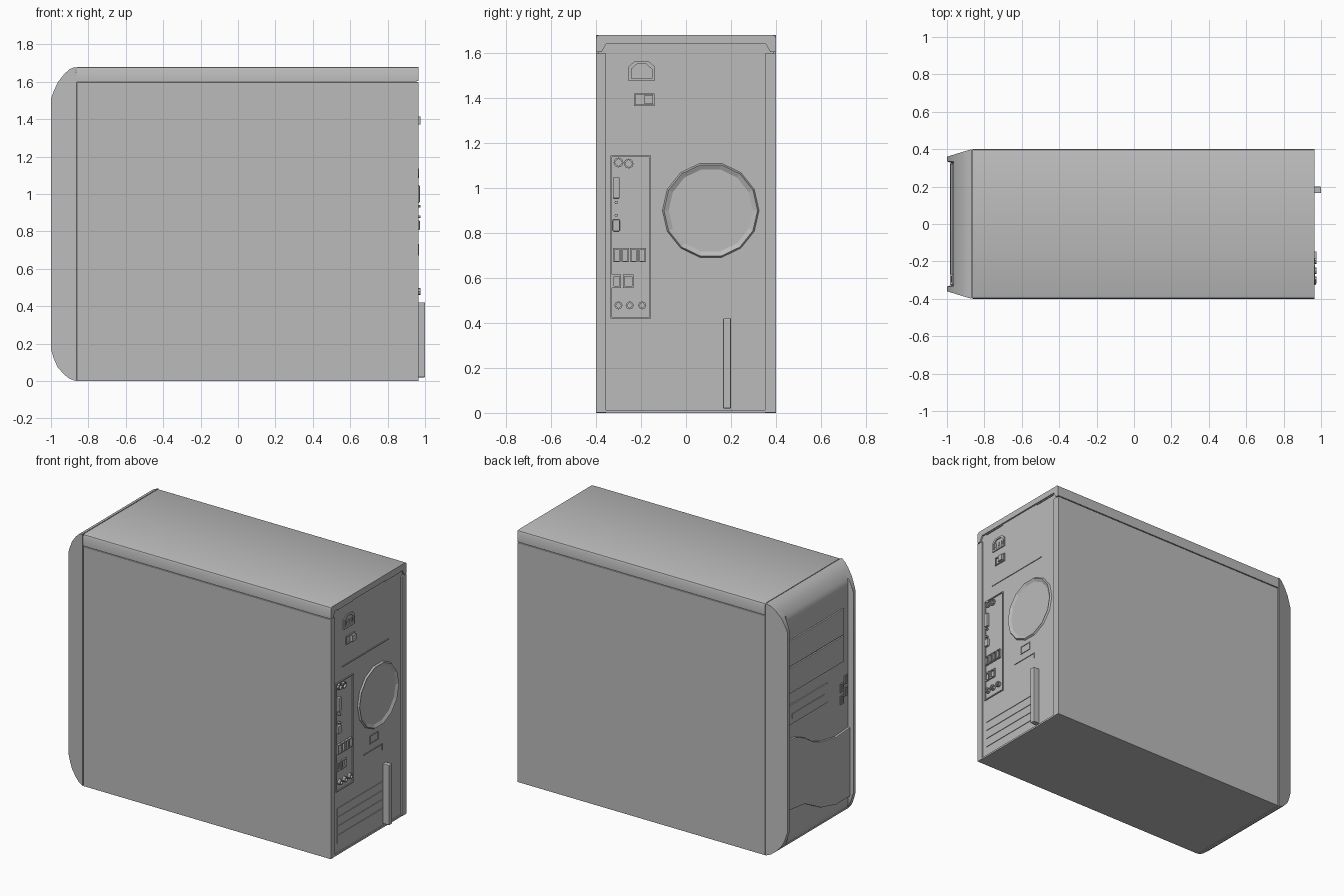
import bpy, bmesh, math

if "Cube" in bpy.data.objects:
    bpy.data.objects.remove(bpy.data.objects["Cube"])

grey = bpy.data.materials.new("case grey")
grey.use_nodes = True
grey.diffuse_color = (0.5, 0.5, 0.5, 1)
grey.node_tree.nodes["Principled BSDF"].inputs["Base Color"].default_value = (0.5, 0.5, 0.5, 1)

BACK = 0.955    # sheet metal at the rear
FRONT = -0.97   # recessed middle of the bezel


def finish(name, bm, bevel=0, smooth=False):
    bmesh.ops.recalc_face_normals(bm, faces=bm.faces)
    mesh = bpy.data.meshes.new(name)
    bm.to_mesh(mesh)
    bm.free()
    mesh.materials.append(grey)
    ob = bpy.data.objects.new(name, mesh)
    bpy.context.scene.collection.objects.link(ob)
    if bevel:
        mod = ob.modifiers.new("edge rounding", 'BEVEL')
        mod.width, mod.segments, mod.limit_method = bevel, 2, 'ANGLE'
    if smooth:
        bpy.ops.object.select_all(action='DESELECT')
        ob.select_set(True)
        bpy.context.view_layer.objects.active = ob
        bpy.ops.object.shade_smooth_by_angle(angle=math.radians(35))
    return ob


def prism(name, outline, x0, x1, bevel=0, smooth=False):
    """Extrude a (y, z) outline from x0 to x1."""
    bm = bmesh.new()
    a, b = [[bm.verts.new((x, y, z)) for y, z in outline] for x in (x0, x1)]
    bm.faces.new(a)
    bm.faces.new(b)
    for i in range(len(a)):
        j = (i + 1) % len(a)
        bm.faces.new((a[i], a[j], b[j], b[i]))
    return finish(name, bm, bevel, smooth)


def rings(name, loops):
    """Skin a row of closed (x, outline) loops."""
    bm = bmesh.new()
    vs = [[bm.verts.new((x, y, z)) for y, z in pts] for x, pts in loops]
    for a, b in zip(vs, vs[1:]):
        for i in range(len(a)):
            j = (i + 1) % len(a)
            bm.faces.new((a[i], a[j], b[j], b[i]))
    return finish(name, bm)


def rect(y0, y1, z0, z1):
    return [(y0, z0), (y1, z0), (y1, z1), (y0, z1)]


def disc(y, z, r, n=12):
    return [(y + r * math.cos(2 * math.pi * i / n), z + r * math.sin(2 * math.pi * i / n)) for i in range(n)]


def shrink(pts, w):
    cy, cz = [sum(p[k] for p in pts) / len(pts) for k in (0, 1)]
    out = []
    for y, z in pts:
        f = 1 - w / max(abs(y - cy), 1e-6)
        g = 1 - w / max(abs(z - cz), 1e-6)
        out.append((cy + (y - cy) * max(f, 0), cz + (z - cz) * max(g, 0)))
    return out


def frame(name, pts, w, height, x=BACK):
    inner = shrink(pts, w)
    rings(name, [(x - 0.002, pts), (x + height, pts), (x + height, inner), (x - 0.002, inner)])


# Main case: core, side panels, bottom and folded lid
prism("case_core", rect(-0.392, 0.392, 0.004, 1.65), -0.875, BACK)
prism("right_side_panel", rect(-0.4, -0.355, 0, 1.598), -0.863, 0.965, 0.003)
prism("left_side_panel", rect(0.35, 0.4, 0, 1.598), -0.863, 0.965, 0.003)
prism("bottom_panel", rect(-0.36, 0.36, 0, 0.012), -0.863, 0.962)
lid = [(-0.4, 1.603), (-0.4, 1.665), (-0.395, 1.676), (-0.385, 1.68)]
lid_in = [(-0.355, 1.64), (-0.375, 1.603)]
prism("top_lid", lid + [(-y, z) for y, z in reversed(lid)] + [(-y, z) for y, z in reversed(lid_in)] + lid_in,
      -0.863, 0.965, smooth=True)

# Front bezel: curved profile, tapered cheeks, raised rails, recessed middle
arc_top = [(-0.868, 1.68), (-0.9, 1.668), (-0.93, 1.64), (-0.965, 1.595), (-0.985, 1.55), (-1, 1.51)]
arc_low = [(-1, 0.17), (-0.985, 0.12), (-0.965, 0.075), (-0.93, 0.035), (-0.9, 0.012), (-0.868, 0)]
bm = bmesh.new()
rows = []
for x, z in arc_top + arc_low:
    w = 0.4 - 0.04 * (-0.868 - x) / 0.132
    cols = [(x, w), (x, 0.335), (max(x, FRONT), 0.325)]
    cols += [(cx, -y) for cx, y in reversed(cols)]
    rows.append([bm.verts.new((cx, y, z)) for cx, y in cols])
for a, b in zip(rows, rows[1:]):
    for i in range(5):
        bm.faces.new((a[i], a[i + 1], b[i + 1], b[i]))
for k in (0, 5):
    bm.faces.new([r[k] for r in rows])
bm.faces.new(rows[0] + rows[-1][::-1])
finish("front_bezel", bm, smooth=True)

# Drive bay covers and small slot on the front
for i in range(2):
    z = 1.07 + 0.18 * i
    prism(f"drive_bay_cover_{i + 1}", rect(-0.27, 0.322, z, z + 0.172), FRONT + 0.01, FRONT - 0.01, 0.003)
prism("small_drive_cover", rect(-0.1, 0.315, 0.86, 0.99), FRONT + 0.01, FRONT - 0.008, 0.003)
prism("small_drive_lip", rect(-0.06, 0.28, 0.9, 0.93), FRONT, FRONT - 0.012)

# Front sockets and buttons
for i, (y, z) in enumerate([(-0.25, 0.9), (-0.25, 0.82), (-0.295, 0.94), (-0.295, 0.86)]):
    frame(f"front_socket_{i + 1}", rect(y - 0.017, y + 0.017, z - 0.03, z + 0.03), 0.007, -0.008, FRONT)

# Lower door with wavy upper and lower edges
wave = [(0.325, 0.77), (0.24, 0.76), (0.15, 0.72), (0.06, 0.66), (-0.02, 0.63), (-0.18, 0.6), (-0.325, 0.61)]
foot = [(-0.325, 0.15), (-0.18, 0.15), (-0.02, 0.19), (0.15, 0.28), (0.325, 0.3)]
prism("lower_front_door", wave + foot, FRONT + 0.01, FRONT - 0.014, 0.004)

# Rear: power supply area
prism("supply_seam", rect(-0.265, 0.22, 1.23, 1.236), BACK - 0.01, BACK + 0.005)
inlet = [(-0.255, 1.475), (-0.14, 1.475), (-0.14, 1.54), (-0.165, 1.562), (-0.23, 1.562), (-0.255, 1.54)]
frame("power_inlet", inlet, 0.012, 0.007)
for i, y in enumerate((-0.225, -0.198, -0.17)):
    prism(f"inlet_pin_{i + 1}", rect(y - 0.004, y + 0.004, 1.5, 1.525), BACK - 0.01, BACK + 0.005)
frame("power_switch_frame", rect(-0.23, -0.14, 1.365, 1.42), 0.006, 0.008)
prism("power_switch", rect(-0.185, -0.147, 1.372, 1.413), BACK - 0.01, 0.976)
for i, y in enumerate((-0.24, 0.26)):
    prism(f"top_rear_seam_{i + 1}", rect(y - 0.08, y + 0.08, 1.632, 1.637), BACK - 0.01, BACK + 0.006)

# Rear fan rim
rings("fan_rim", [(BACK - 0.002, disc(0.11, 0.9, 0.216, 14)), (0.966, disc(0.11, 0.9, 0.208, 14)),
                  (BACK - 0.001, disc(0.11, 0.9, 0.185, 14))])
frame("small_label_frame", rect(0.02, 0.11, 0.605, 0.66), 0.005, 0.005)
prism("rear_bracket", rect(-0.04, 0.155, 0.555, 0.56), BACK - 0.01, BACK + 0.005)
prism("rear_bracket_end", rect(0.15, 0.155, 0.52, 0.56), BACK - 0.01, BACK + 0.005)

# Rear connector plate
frame("connector_plate_frame", rect(-0.335, -0.155, 0.42, 1.145), 0.007, 0.007)
for i, (y, z) in enumerate([(-0.3, 1.113), (-0.255, 1.108)]):
    frame(f"round_port_{i + 1}", disc(y, z, 0.022, 8), 0.006, 0.012)
for i, y in enumerate((-0.3, -0.25, -0.195)):
    frame(f"audio_jack_{i + 1}", disc(y, 0.478, 0.018, 8), 0.006, 0.02)
for i in range(4):
    y = -0.308 + 0.038 * i
    frame(f"slim_port_{i + 1}", rect(y - 0.016, y + 0.016, 0.67, 0.732), 0.006, 0.014)
for i, (y, z, w, h) in enumerate([(-0.31, 1.0, 0.015, 0.047), (-0.31, 0.833, 0.016, 0.026)]):
    prism(f"long_port_{i + 1}", rect(y - w, y + w, z - h, z + h), BACK - 0.01, 0.972, 0.004)
for i, z in enumerate((0.878, 0.935)):
    prism(f"port_screw_{i + 1}", disc(-0.31, z, 0.008, 6), BACK - 0.01, 0.975)
for i, (y, w) in enumerate([(-0.308, 0.02), (-0.257, 0.024)]):
    frame(f"square_port_{i + 1}", rect(y - w, y + w, 0.555, 0.615), 0.008, 0.01)

# Expansion slot covers and the retaining bar
for i in range(4):
    z = 0.075 + 0.06 * i
    prism(f"slot_cover_{i + 1}", rect(-0.32, 0.16, z, z + 0.052), BACK - 0.01, BACK + 0.004)
prism("slot_retaining_bar", rect(0.165, 0.2, 0.02, 0.42), BACK - 0.01, 1.0, 0.004)
